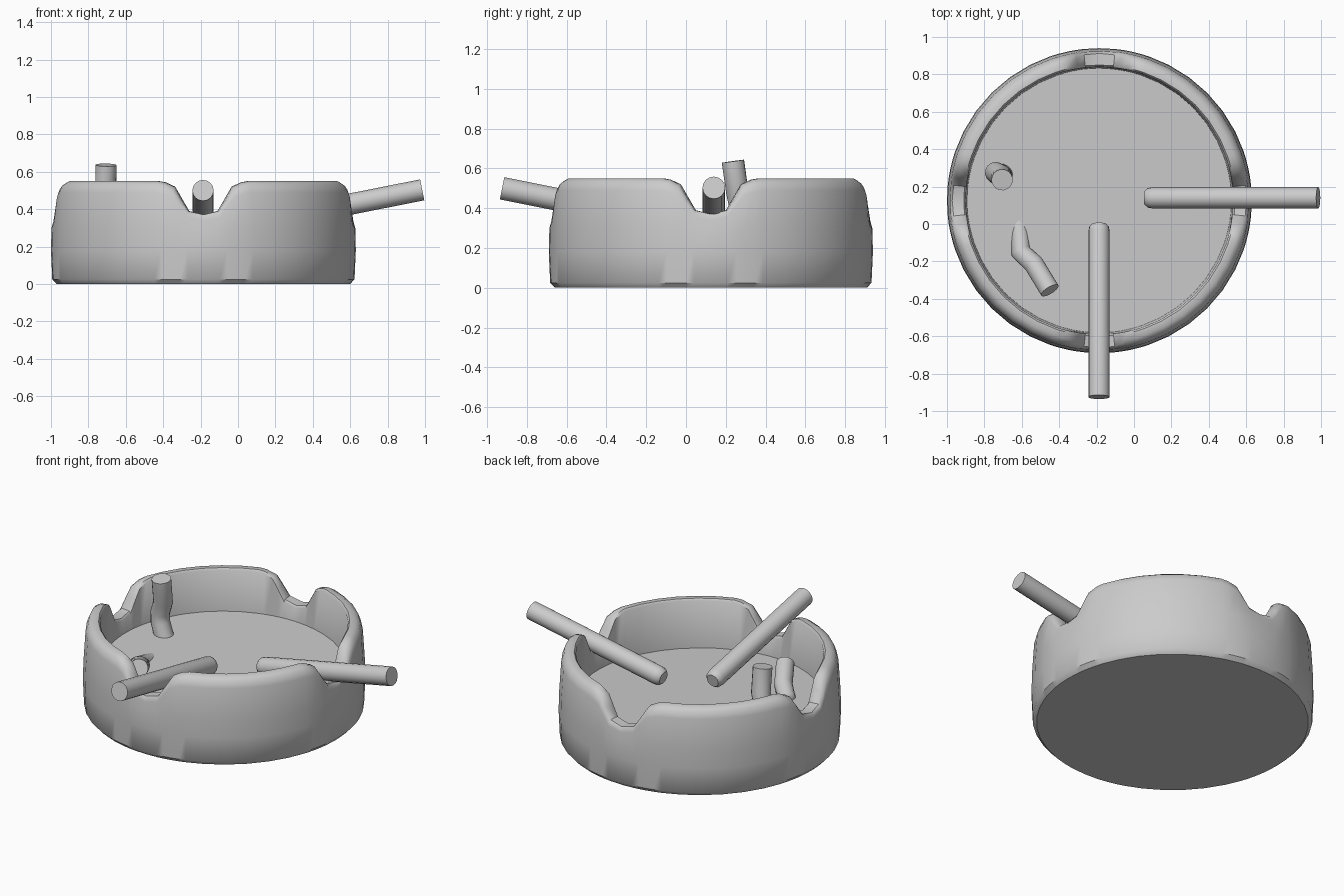
import bpy, bmesh, math
from mathutils import Vector

if "Cube" in bpy.data.objects:
    bpy.data.objects.remove(bpy.data.objects["Cube"], do_unlink=True)

CENTRE = Vector((-0.185, 0.125, 0))

grey = bpy.data.materials.new("plain_grey")
grey.use_nodes = True
colour = (0.6, 0.6, 0.6, 1)
grey.diffuse_color = colour
grey.node_tree.nodes["Principled BSDF"].inputs["Base Color"].default_value = colour


def finish(obj, angle=35):
    """Give the object its material and smooth shading with sharp edges."""
    obj.data.materials.clear()
    obj.data.materials.append(grey)
    bpy.ops.object.select_all(action='DESELECT')
    obj.select_set(True)
    bpy.context.view_layer.objects.active = obj
    bpy.ops.object.shade_smooth_by_angle(angle=math.radians(angle))


def mesh_object(name, bm):
    bmesh.ops.recalc_face_normals(bm, faces=bm.faces)
    mesh = bpy.data.meshes.new(name)
    bm.to_mesh(mesh)
    bm.free()
    obj = bpy.data.objects.new(name, mesh)
    bpy.context.collection.objects.link(obj)
    return obj


def tube(name, points, radius=0.057):
    """Capped round tube along points; an optional fourth value scales it."""
    curve = bpy.data.curves.new(name, 'CURVE')
    curve.dimensions = '3D'
    curve.bevel_depth = radius
    curve.bevel_resolution = 6
    curve.use_fill_caps = True
    spline = curve.splines.new('POLY')
    spline.points.add(len(points) - 1)
    for p, co in zip(spline.points, points):
        p.co = (*co[:3], 1)
        p.radius = co[3] if len(co) > 3 else 1
    obj = bpy.data.objects.new(name, curve)
    bpy.context.collection.objects.link(obj)
    bpy.ops.object.select_all(action='DESELECT')
    obj.select_set(True)
    bpy.context.view_layer.objects.active = obj
    bpy.ops.object.convert(target='MESH')
    finish(bpy.context.object, 50)


def stick(name, inner, outer):
    """Straight tube with a rounded inner end."""
    a, b = Vector(inner), Vector(outer)
    d = (b - a).normalized()
    tube(name, [(*a, 0.7), (*(a + d * 0.015), 0.92), (*(a + d * 0.04), 1), (*b, 1)])


# Bowl: a turned wall whose rim dips into four notches (degrees, rim height)
NOTCH = [(0, 0.37), (6, 0.39), (9, 0.455), (12, 0.52), (16, 0.543), (19, 0.55),
         (27, 0.55), (36, 0.55), (45, 0.55)]
half = NOTCH + [(90 - a, h) for a, h in NOTCH[-2:0:-1]]
rim = [(a + 90 * q, h) for q in range(4) for a, h in half]

bm = bmesh.new()
rings = []
for angle, h in rim:
    dip = (0.55 - h) / 0.18
    profile = [(0.785, 0), (0.808, 0.025), (0.815, 0.18), (0.812, 0.3),
               (0.80, h - 0.06 + 0.03 * dip), (0.785 + 0.015 * dip, h - 0.018),
               (0.757 + 0.03 * dip, h), (0.725, h), (0.715, h - 0.012), (0.705, 0.23)]
    t = math.radians(angle)
    rings.append([bm.verts.new(CENTRE + Vector((r * math.cos(t), r * math.sin(t), z)))
                  for r, z in profile])
for r1, r2 in zip(rings, rings[1:] + rings[:1]):
    for i in range(len(r1) - 1):
        bm.faces.new((r1[i], r2[i], r2[i + 1], r1[i + 1]))
for end in (0, -1):
    bm.faces.new([r[end] for r in rings])
finish(mesh_object("bowl", bm), 40)

# Slightly sloping floor inside the bowl
bm = bmesh.new()
bmesh.ops.create_circle(bm, cap_ends=True, segments=32, radius=0.725)
for v in bm.verts:
    v.co.z = 0.262 + 0.02 * (v.co.y - v.co.x)
    v.co += CENTRE
finish(mesh_object("bowl_floor", bm))

# Two straight sticks resting in the front and side notches
stick("front_stick", (-0.187, 0.0, 0.315), (-0.187, -0.925, 0.5))
stick("left_stick", (0.06, 0.14, 0.32), (0.985, 0.14, 0.503))

# Two crumpled stubs
tube("standing_stub", [(-0.705, 0.236, 0.636), (-0.708, 0.258, 0.48), (-0.74, 0.275, 0.40),
                       (-0.735, 0.27, 0.34), (-0.70, 0.262, 0.25)])
tube("lying_stub", [(-0.615, 0.01, 0.215), (-0.605, -0.15, 0.255), (-0.535, -0.215, 0.30),
                    (-0.45, -0.355, 0.36)], 0.054)
